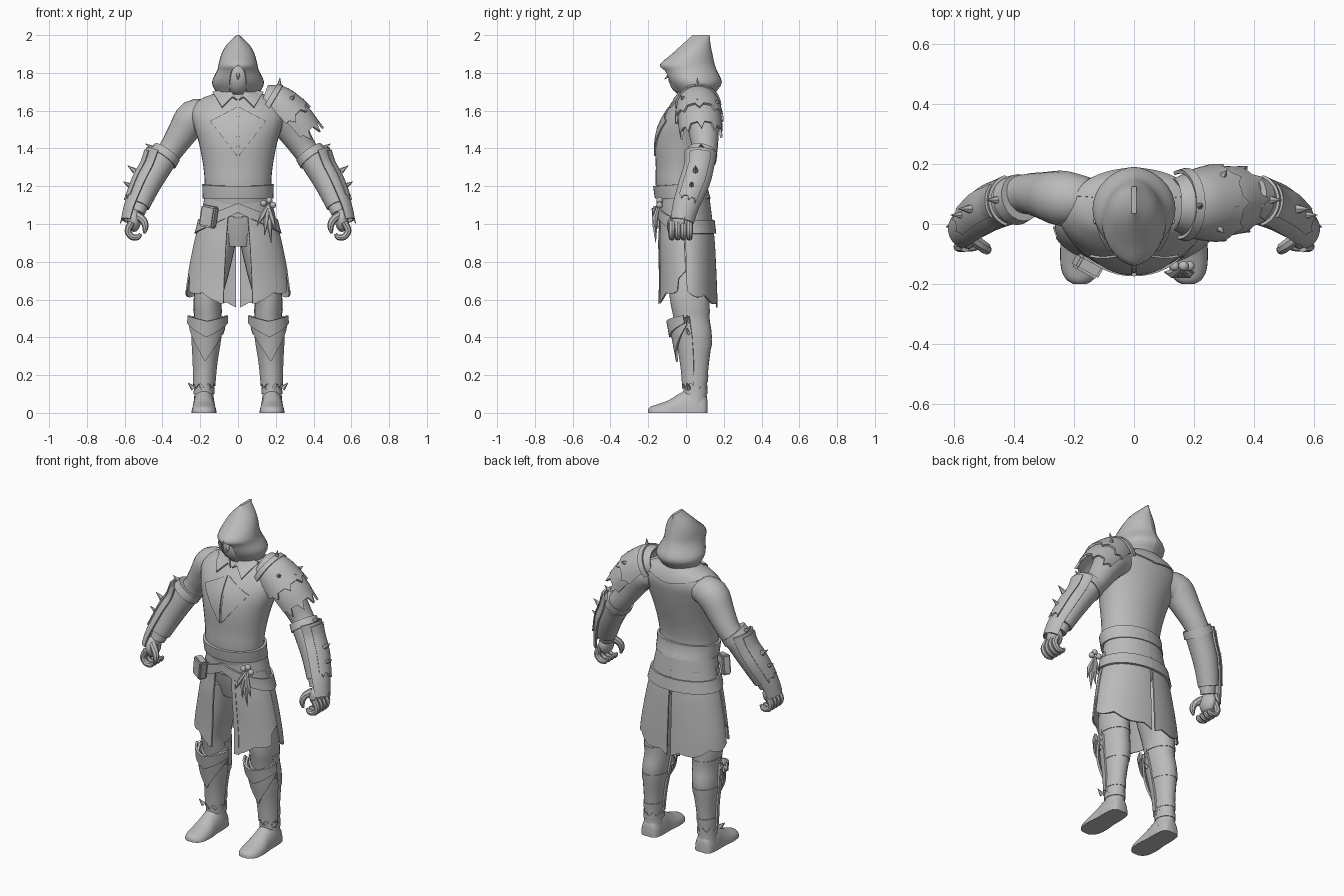
import bpy, bmesh, math
from mathutils import Vector, Matrix

if "Cube" in bpy.data.objects:
    bpy.data.objects.remove(bpy.data.objects["Cube"])

grey = bpy.data.materials.new("stone_grey")
grey.diffuse_color = (0.5, 0.5, 0.5, 1)
grey.use_nodes = True
grey.node_tree.nodes["Principled BSDF"].inputs["Base Color"].default_value = grey.diffuse_color


def smooth(pts, k=4):
    """Catmull-Rom resampling of a list of number tuples."""
    out = []
    for i in range(len(pts) - 1):
        a, b, c, d = pts[max(i - 1, 0)], pts[i], pts[i + 1], pts[min(i + 2, len(pts) - 1)]
        for s in range(k):
            t = s / k
            out.append(tuple(0.5 * (2 * q + (r - p) * t + (2 * p - 5 * q + 4 * r - e) * t * t
                                    + (3 * q - p - 3 * r + e) * t ** 3)
                             for p, q, r, e in zip(a, b, c, d)))
    return out + [tuple(pts[-1])]


def at(prof, z):
    """Section (cx, cy, rx, ry) of a profile with rising z."""
    z = min(max(z, prof[0][0]), prof[-1][0])
    for a, b in zip(prof, prof[1:]):
        if z <= b[0]:
            t = (z - a[0]) / max(b[0] - a[0], 1e-6)
            return [p + (q - p) * t for p, q in zip(a[1:], b[1:])]


def finish(bm, name, mode="", thick=0):
    """mode: 'both' mirrors the part across x, 'flip' moves it to the other side."""
    if thick:
        bmesh.ops.recalc_face_normals(bm, faces=bm.faces[:])
        bmesh.ops.solidify(bm, geom=bm.faces[:], thickness=thick)
    if mode == "flip":
        for v in bm.verts:
            v.co.x *= -1
    bmesh.ops.recalc_face_normals(bm, faces=bm.faces[:])
    me = bpy.data.meshes.new(name)
    bm.to_mesh(me)
    bm.free()
    me.materials.append(grey)
    me.shade_smooth()
    me.set_sharp_from_angle(angle=math.radians(40))
    ob = bpy.data.objects.new(name, me)
    bpy.context.collection.objects.link(ob)
    if mode == "both":
        ob.modifiers.new("mirror", "MIRROR").use_clip = False
    return ob


def grid(name, rows, closed=False, mode="", thick=0):
    bm = bmesh.new()
    vs = [[bm.verts.new(p) for p in r] for r in rows]
    n = len(rows[0])
    for a, b in zip(vs, vs[1:]):
        for j in range(n if closed else n - 1):
            k = (j + 1) % n
            bm.faces.new((a[j], a[k], b[k], b[j]))
    if closed:
        bm.faces.new(vs[0])
        bm.faces.new(vs[-1])
    return finish(bm, name, mode, thick)


def ring(sec, z, a, off=0):
    cx, cy, rx, ry = sec
    return (cx + (rx + off) * math.sin(a), cy - (ry + off) * math.cos(a), z)


def column(name, prof, n=28, mode=""):
    return grid(name, [[ring(p[1:], p[0], math.tau * j / n) for j in range(n)] for p in prof], True, mode)


def band(name, prof, a0, a1, lo, hi, off=0.01, thick=0.012, mode="both", n=16, m=6):
    """Shell hugging a profile; angle 0 is the front, lo and hi give its edges."""
    rows = []
    for i in range(m + 1):
        row = []
        for j in range(n + 1):
            a = a0 + (a1 - a0) * j / n
            z = lo(a) + (hi(a) - lo(a)) * i / m
            row.append(ring(at(prof, z), z, a, off))
        rows.append(row)
    return grid(name, rows, False, mode, thick)


def tube(name, path, n=16, arc=None, mode="both", thick=0, jag=0):
    """Round sweep along (x, y, z, r) points; with arc, an open outer shell."""
    rows, P = [], [Vector(p[:3]) for p in path]
    for i, p in enumerate(path):
        d = (P[min(i + 1, len(P) - 1)] - P[max(i - 1, 0)]).normalized()
        v = Vector((0, 1, 0)) if abs(d.y) < 0.95 else Vector((0, 0, 1))
        v = (v - d * v.dot(d)).normalized()
        u = v.cross(d)
        row = []
        for j in range(n + 1 if arc else n):
            a = -arc + 2 * arc * j / n if arc else math.tau * j / n
            q = P[i] + p[3] * (u * math.cos(a) + v * math.sin(a))
            if jag and i == len(path) - 1 and j % 4 == 2:
                q += d * jag
            row.append(q)
        rows.append(row)
    return grid(name, rows, not arc, mode, thick)


def spike(name, base, tip, r, mode="both"):
    tube(name, [(*base, r), (*tip, 0.001)], 6, mode=mode)


def ball(name, c, s, mode=""):
    bm = bmesh.new()
    bmesh.ops.create_uvsphere(bm, u_segments=20, v_segments=12, radius=1,
                              matrix=Matrix.Translation(c) @ Matrix.Diagonal((*s, 1)))
    return finish(bm, name, mode)


def plate(name, prof, pts, off, thick, mode="both"):
    """Flat outline (x, z) laid on the front of a profile."""
    bm = bmesh.new()
    bm.faces.new([bm.verts.new((x, 0, z)) for x, z in pts])
    bmesh.ops.triangulate(bm, faces=bm.faces[:])
    bmesh.ops.subdivide_edges(bm, edges=bm.edges[:], cuts=4, use_grid_fill=True)
    for v in bm.verts:
        cx, cy, rx, ry = at(prof, v.co.z)
        s = max(-0.9, min(0.9, (v.co.x - cx) / rx))
        v.co.y = cy - ry * math.sqrt(1 - s * s) - off
    return finish(bm, name, mode, thick)


# Body profiles: z, centre x, centre y, half width, half depth
TORSO = smooth([(.88, 0, 0, .10, .09), (.98, 0, 0, .15, .12), (1.08, 0, -.005, .17, .135),
                (1.2, 0, -.03, .175, .13), (1.3, 0, -.025, .183, .135), (1.42, 0, -.01, .205, .152),
                (1.52, 0, .012, .235, .155), (1.6, 0, .04, .25, .14), (1.66, 0, .055, .2, .11),
                (1.7, 0, .055, .11, .085), (1.76, 0, .04, .065, .065)])
LEG = smooth([(.05, -.18, .05, .055, .062), (.12, -.18, .05, .05, .06), (.25, -.175, .05, .055, .07),
              (.4, -.167, .045, .07, .092), (.5, -.16, .03, .072, .095), (.6, -.16, .02, .075, .105),
              (.75, -.13, .01, .085, .11), (.95, -.09, 0, .09, .115)])
SKIRT = smooth([(.56, 0, .01, .285, .158), (.7, 0, .01, .27, .153), (.9, 0, .003, .232, .15),
                (1.0, 0, 0, .205, .142), (1.14, 0, -.01, .178, .135)])
column("torso", TORSO, 36)
column("leg", LEG, 24, "both")

# Head, inside a peaked hood with an open front
ball("head", (0, 0, 1.785), (.08, .095, .11))
spike("nose", (0, -.075, 1.80), (0, -.115, 1.765), .018, "")
HOOD = smooth([(2.0, .008, .035, .125, 0), (1.95, .06, -.02, .13, 0), (1.9, .088, -.075, .14, 0),
               (1.845, .103, -.138, .152, 0), (1.81, .112, -.12, .165, .04),
               (1.75, .138, -.09, .19, .052), (1.7, .118, -.05, .16, .05), (1.66, .1, -.02, .135, .05)], 3)
rows = []
for z, w, yf, yb, o in HOOD:
    a0 = math.asin(min(1, max(o, 0) / w))
    rows.append([(w * math.sin(a) ** 1.15 if a < 3.14 else 0,
                  (yf + yb) / 2 - (yb - yf) / 2 * math.cos(a), z)
                 for a in [a0 + (math.pi - a0) * j / 14 for j in range(15)]])
grid("hood", rows, mode="both", thick=.008)
grid("hood_crown", [[(-.008, .035, 2), (.008, .035, 2)], [(-.008, .125, 2), (.008, .125, 2)]])
band("hood_mantle", TORSO, 1.9, math.pi, lambda a: 1.665 - .055 * (a - 1.9) / 1.24, lambda a: 1.71, .008)
plate("collar_lapel", TORSO, [(-.135, 1.70), (-.085, 1.62), (-.03, 1.675), (-.005, 1.66), (-.05, 1.72)], .014, .012)

# Split kite on the chest
plate("chest_kite", TORSO, [(-.006, 1.62), (-.148, 1.545), (-.006, 1.36)], .008, .009)

# Belts
band("waist_belt", TORSO, 0, math.pi, lambda a: 1.135, lambda a: 1.21 - .01 * math.cos(a), .014, .014, n=20)
band("hip_belt", SKIRT, 0, math.pi, lambda a: 1.06 - .11 * math.sin(min(a, 1.8) / 1.8 * 1.57),
     lambda a: 1.11 - .09 * math.sin(min(a, 1.8) / 1.8 * 1.57), .012, .014, n=24)
band("hip_cloth", SKIRT, 0, math.pi, lambda a: 1.0 + .04 * math.cos(a), lambda a: 1.14, 0, .008, n=24)

# Slit skirt with ragged hems
rag = lambda a: .025 * abs(math.sin(a * 4.3))
band("skirt_front", SKIRT, -.3, -1.5, lambda a: .585 - .07 * a + (.06 if a < -1.2 else 0) - rag(a),
     lambda a: 1.07, .002, .008, n=24, m=12)
band("skirt_trim", SKIRT, -.27, -.37, lambda a: .58, lambda a: 1.06, .006, .01, n=3, m=12)
band("skirt_back", SKIRT, 1.53, 3.1, lambda a: .655 - .05 * (a - 1.53) - rag(a), lambda a: 1.07,
     0, .008, n=28, m=12)
spike("loin_cloth", (0, -.10, 1.06), (0, -.08, .93), .05, "")

# Pouch on one hip, tassel of feathers and beads on the other
bm = bmesh.new()
bmesh.ops.create_cube(bm, size=1, matrix=Matrix.Translation((-.155, -.14, 1.04))
                      @ Matrix.Rotation(-.5, 4, 'Z') @ Matrix.Rotation(.17, 4, 'Y')
                      @ Matrix.Diagonal((.085, .05, .115, 1)))
bmesh.ops.bevel(bm, geom=bm.edges[:], offset=.008, segments=2, affect='EDGES')
finish(bm, "pouch")
for i, (x, z) in enumerate([(.10, .99), (.14, .94), (.175, .9), (.20, .96)]):
    tube(f"feather_{i}", [(.16, -.145, 1.1, .008), ((.16 + x) / 2, -.165, (1.1 + z) / 2, .016),
                          (x, -.16, z, .001)], 6, mode="")
for i, (x, z) in enumerate([(.135, 1.11), (.165, 1.125), (.185, 1.1)]):
    ball(f"bead_{i}", (x, -.14, z), (.017, .017, .017))

# Arms, cuffs and outer bracer plates
tube("arm", smooth([(-.15, .08, 1.58, .075), (-.235, .085, 1.565, .092), (-.3, .095, 1.475, .078),
                    (-.36, .1, 1.385, .066), (-.42, .08, 1.31, .066), (-.48, .04, 1.2, .055),
                    (-.535, -.005, 1.06, .042)]), 20)
tube("cuff", smooth([(-.385, .085, 1.37, .077), (-.47, .05, 1.225, .07), (-.525, .01, 1.1, .058)]), 20)
tube("cuff_rim", [(-.375, .088, 1.38, .08), (-.4, .078, 1.345, .084)], 20)
BRACER = smooth([(-.4, .078, 1.375, .09), (-.43, .07, 1.3, .084), (-.475, .045, 1.21, .086),
                 (-.53, .0, 1.09, .074), (-.555, -.02, 1.01, .066)])
tube("bracer_plate", BRACER, 16, 1.25, thick=.01)
tube("bracer_ridge", [(x - .008, y, z, r) for x, y, z, r in BRACER[1:12]], 10, .7, thick=.012, jag=.02)
for i, (b, t) in enumerate([((-.45, .08, 1.40), (-.49, .08, 1.425)), ((-.545, .05, 1.28), (-.585, .05, 1.31)),
                            ((-.565, .03, 1.2), (-.61, .03, 1.225)), ((-.59, 0, 1.08), (-.625, -.01, 1.0))]):
    spike(f"bracer_spike_{i}", b, t, .016)

# Hands with curled fingers
ball("palm", (-.55, -.025, 1.02), (.036, .058, .062), "both")
for i in range(4):
    y = -.075 + .031 * i
    tube(f"finger_{i}", smooth([(-.562, y, 1.01, .019), (-.583, y, .965, .018), (-.562, y, .932, .017),
                                (-.53, y, .93, .015), (-.515, y, .948, .008)], 3), 8)
tube("thumb", smooth([(-.535, -.05, 1.045, .022), (-.502, -.075, 1.02, .02), (-.49, -.085, .985, .017),
                      (-.497, -.085, .95, .007)], 3), 8)

# Layered spiked guard on one shoulder
tube("shoulder_guard_lower", smooth([(-.22, .07, 1.6, .115), (-.29, .075, 1.535, .117), (-.34, .08, 1.475, .112)]),
     20, 1.75, "flip", .012, .045)
tube("shoulder_guard_upper", smooth([(-.13, .065, 1.655, .085), (-.2, .065, 1.625, .115), (-.27, .07, 1.555, .13)]),
     20, 1.8, "flip", .012, .03)
tube("shoulder_guard_rim", [(-.15, .065, 1.645, .115), (-.175, .065, 1.63, .122)], 20, 1.9, "flip", .012)
for i, (b, t) in enumerate([((.215, .06, 1.69), (.222, .06, 1.775)), ((.3, .06, 1.66), (.35, .06, 1.66)),
                            ((.27, .0, 1.65), (.3, -.03, 1.68)), ((.28, .14, 1.63), (.31, .18, 1.655))]):
    spike(f"guard_spike_{i}", b, t, .025, "")

# Greaves: shin wrap, pointed knee shields, straps
band("shin_guard", LEG, -1.45, 1.45, lambda a: .13 + .025 * abs(math.sin(a * 4)),
     lambda a: .47 + .03 * abs(a), .01, .012, n=18, m=10)
band("knee_shield", LEG, -1.3, 1.3, lambda a: .27 + .15 * abs(a), lambda a: .44 + .05 * abs(a), .03, .012, n=14)
band("knee_shield_top", LEG, -1.25, 1.25, lambda a: .40 + .06 * abs(a), lambda a: .485 + .025 * abs(a),
     .042, .012, n=14, m=3)
for i, (x, z) in enumerate([(-.26, .515), (-.255, .45), (-.265, .16)]):
    spike(f"greave_spike_outer_{i}", (-.235, .01, z - .03), (x, .005, z), .016)
for i, z in enumerate((.515, .45)):
    spike(f"greave_spike_inner_{i}", (-.09, .01, z - .03), (-.068, .005, z), .014)
for i, (lo, hi) in enumerate([(.165, .2), (.345, .385), (.53, .55)]):
    band(f"calf_strap_{i}", LEG, 1.3, math.tau - 1.3, lambda a: lo, lambda a: hi, .003, .008, n=20, m=1)
band("ankle_wrap", LEG, 0, math.tau, lambda a: .1, lambda a: .135 + .012 * math.sin(a * 8), .004, .008, n=32, m=1)

# Boots: y, half width, height
BOOT = smooth([(.113, .03, .07), (.095, .052, .1), (.03, .06, .13), (-.03, .06, .105), (-.09, .066, .068),
               (-.15, .062, .046), (-.185, .045, .034), (-.2, .02, .02)], 3)
grid("boot", [[(-.18 + w * math.cos(a), y, h * max(0, math.sin(a)) ** .85)
               for a in [math.pi * j / 14 for j in range(15)]] for y, w, h in BOOT], True, "both")
